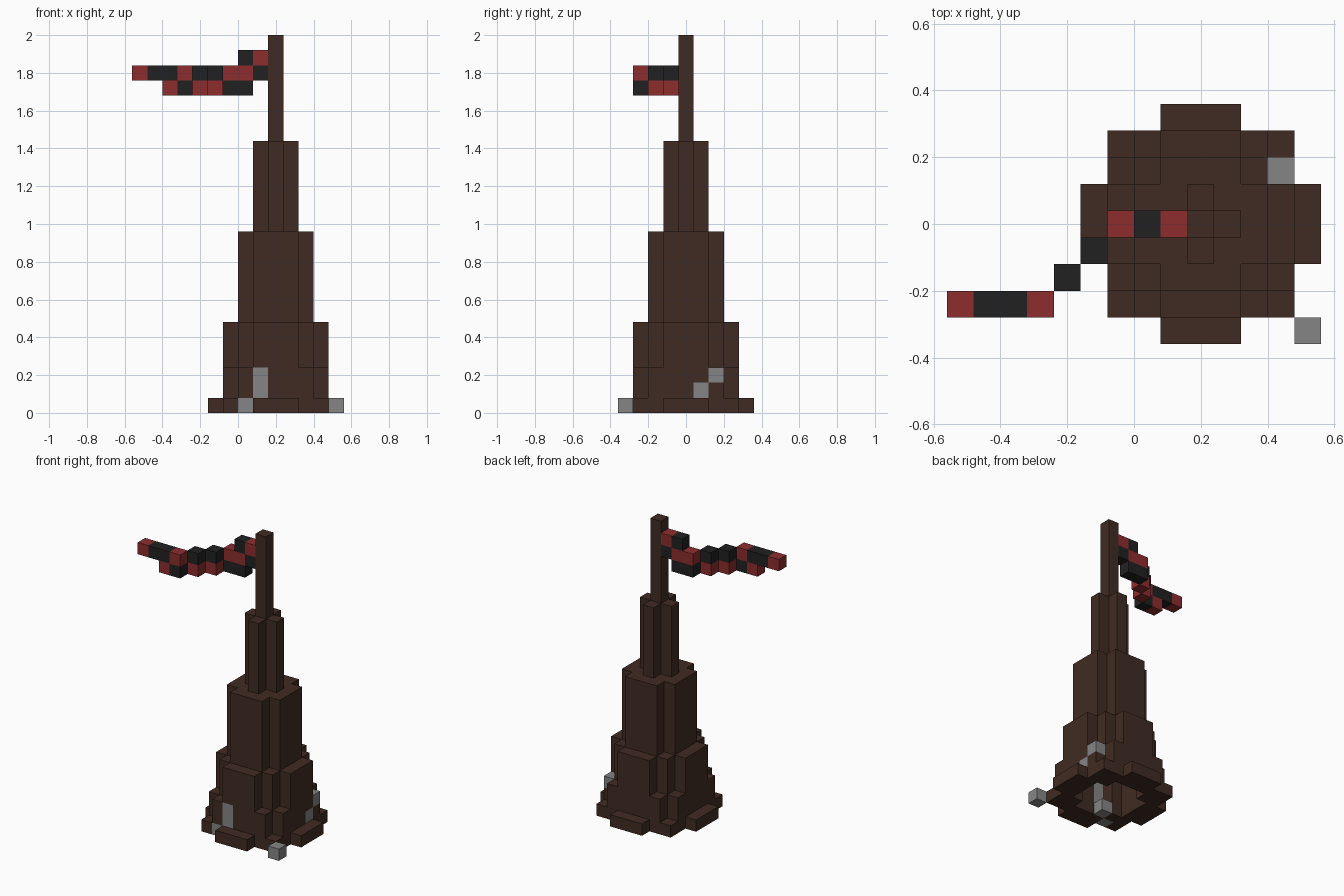
import bpy
import bmesh
import math

cube = bpy.data.objects.get("Cube")
if cube:
    bpy.data.objects.remove(cube, do_unlink=True)

UNIT = 0.08
CENTRE_X = 0.2  # the tower axis; the flag hangs out to one side


def material(name, rgb):
    mat = bpy.data.materials.new(name)
    mat.use_nodes = True
    colour = (*rgb, 1.0)
    mat.diffuse_color = colour
    mat.node_tree.nodes["Principled BSDF"].inputs["Base Color"].default_value = colour
    return mat


BROWN = material("dark_wood", (0.051, 0.024, 0.016))
RED = material("flag_red", (0.27, 0.026, 0.028))
BLACK = material("flag_black", (0.0152, 0.0152, 0.0152))
GREY = material("stone_grey", (0.235, 0.235, 0.235))


def disc(rows):
    """Stepped disc of cells; rows give the half width for each distance from the axis."""
    return {(x, y) for y in range(1 - len(rows), len(rows))
            for x in range(-rows[abs(y)], rows[abs(y)] + 1)}


def tier(outer, inner, bottom, top):
    shape = disc(outer) - disc(inner)
    return {(x, y, z) for x, y in shape for z in range(bottom, top)}


# Tower tiers, hollow up to the neck
parts = {
    "foot_ring": (tier([4, 4, 3, 3, 1], [2, 2, 1], 0, 1), BROWN),
    "base_buttress": (tier([3, 3, 3, 2], [2, 2, 1], 1, 3), BROWN),
    "base_wall": (tier([3, 3, 2, 1], [2, 2, 1], 3, 6), BROWN),
    "middle_wall": (tier([2, 2, 1], [1, 0], 6, 12), BROWN),
    "neck": (tier([1, 0], [], 12, 18), BROWN),
    "flag_pole": (tier([0], [], 18, 25), BROWN),
}

# Stones set into the walls and lying beside the tower
stones = {(-1, -3, 1), (-1, -3, 2), (-2, -3, 0), (-1, -2, 0),
          (3, 1, 1), (3, 2, 2), (4, -4, 0)}
for cells, _ in parts.values():
    cells -= stones
parts["stones"] = (stones, GREY)

# Flag rows: layer, first column, colours running towards the pole
flag = {"R": set(), "B": set()}
for layer, start, pattern in ((23, -2, "BR"), (22, -9, "RBBRBBRRB"), (21, -7, "RBRRBB")):
    for x, letter in enumerate(pattern, start):
        y = max(-3, min(0, x + 3))  # the cloth bends forward, then runs straight
        flag[letter].add((x, y, layer))
parts["flag_red_patches"] = (flag["R"], RED)
parts["flag_black_patches"] = (flag["B"], BLACK)

occupied = set().union(*(cells for cells, _ in parts.values()))


def build(name, cells, mat):
    """Mesh only the exposed sides of the cells, then merge flat neighbours."""
    bm = bmesh.new()
    corners = {}

    def vert(p):
        if p not in corners:
            corners[p] = bm.verts.new(((p[0] - 0.5) * UNIT + CENTRE_X,
                                       (p[1] - 0.5) * UNIT, p[2] * UNIT))
        return corners[p]

    for cell in sorted(cells):
        for axis in range(3):
            for side in (0, 1):
                beside = list(cell)
                beside[axis] += 2 * side - 1
                if tuple(beside) in occupied:
                    continue
                u, v = (axis + 1) % 3, (axis + 2) % 3
                loop = []
                for du, dv in ((0, 0), (1, 0), (1, 1), (0, 1)):
                    p = list(cell)
                    p[axis] += side
                    p[u] += du
                    p[v] += dv
                    loop.append(vert(tuple(p)))
                bm.faces.new(loop if side else loop[::-1])
    bmesh.ops.dissolve_limit(bm, angle_limit=math.radians(1),
                             verts=bm.verts[:], edges=bm.edges[:])
    mesh = bpy.data.meshes.new(name)
    bm.to_mesh(mesh)
    bm.free()
    mesh.materials.append(mat)
    obj = bpy.data.objects.new(name, mesh)
    bpy.context.collection.objects.link(obj)


for part_name, (part_cells, part_material) in parts.items():
    build(part_name, part_cells, part_material)
